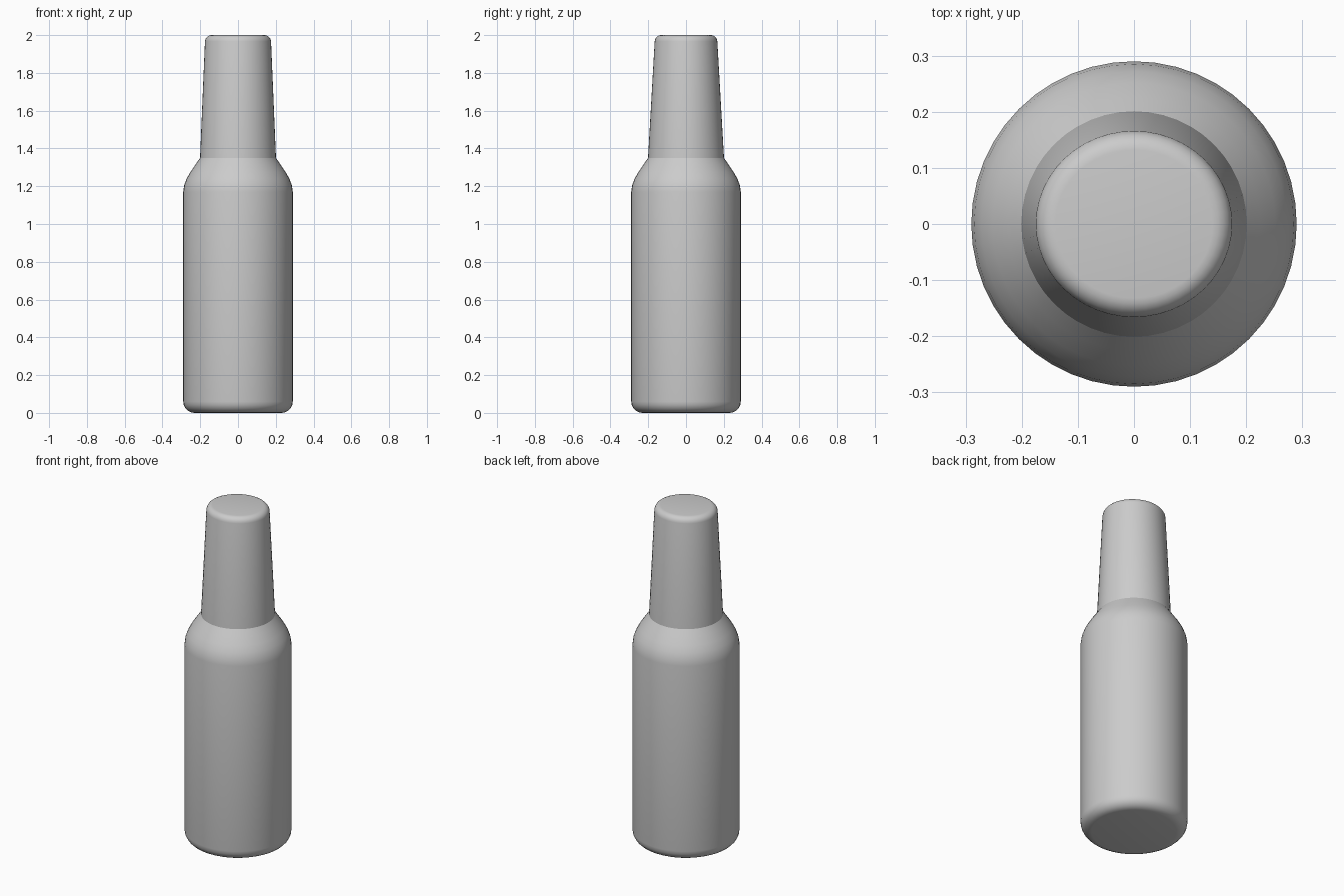
import bpy
import bmesh
from math import sin, cos, pi, radians

cube = bpy.data.objects.get("Cube")
if cube:
    bpy.data.objects.remove(cube)

SIDES = 48
NECK_BASE = 1.35

# Single grey finish
grey = bpy.data.materials.new("plain grey")
grey.use_nodes = True
colour = (0.6, 0.6, 0.6, 1)
grey.diffuse_color = colour
grey.node_tree.nodes["Principled BSDF"].inputs["Base Color"].default_value = colour


def rounded(cx, cz, r, start, end, steps=5):
    """Arc of (radius, height) points, angles in degrees."""
    angles = [radians(start + (end - start) * i / steps) for i in range(steps + 1)]
    return [(cx + r * cos(a), cz + r * sin(a)) for a in angles]


# Silhouette from the base centre to the mouth
profile = rounded(0.23, 0.06, 0.06, -90, 0)
profile += [(0.29, 1.17), (0.285, 1.205), (0.272, 1.24), (0.252, 1.275),
            (0.225, 1.315), (0.201, NECK_BASE)]
profile += rounded(0.14, 1.965, 0.035, 4, 90)

# Lathe the silhouette; the neck narrows slightly more in depth
bm = bmesh.new()
rings = []
for r, z in profile:
    squash = 1 - 0.055 * max(0, z - NECK_BASE) / (2 - NECK_BASE)
    rings.append([bm.verts.new((r * cos(2 * pi * i / SIDES),
                                r * squash * sin(2 * pi * i / SIDES), z))
                  for i in range(SIDES)])
for low, high in zip(rings, rings[1:]):
    for i in range(SIDES):
        j = (i + 1) % SIDES
        bm.faces.new((low[i], low[j], high[j], high[i]))
bm.faces.new(rings[0][::-1])
bm.faces.new(rings[-1])

mesh = bpy.data.meshes.new("bottle")
bm.to_mesh(mesh)
bm.free()
mesh.materials.append(grey)
bottle = bpy.data.objects.new("bottle", mesh)
bpy.context.collection.objects.link(bottle)

# Smooth walls with a crisp crease where the neck meets the shoulder
bpy.context.view_layer.objects.active = bottle
bottle.select_set(True)
bpy.ops.object.shade_smooth_by_angle(angle=radians(25))
